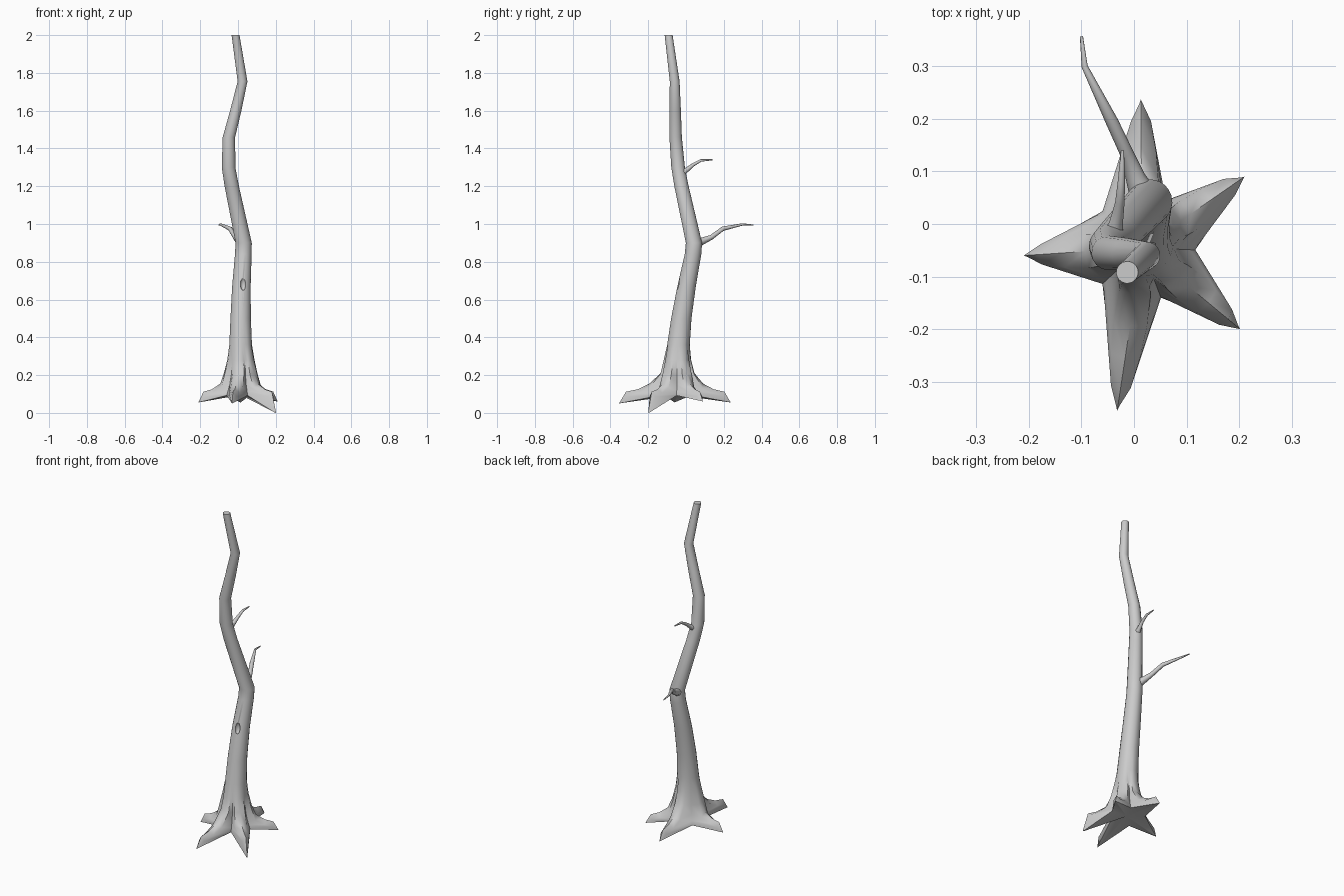
import bpy, bmesh, math
from mathutils import Vector

if "Cube" in bpy.data.objects:
    bpy.data.objects.remove(bpy.data.objects["Cube"])


def finish(name, bm):
    bmesh.ops.recalc_face_normals(bm, faces=bm.faces)
    me = bpy.data.meshes.new(name)
    bm.to_mesh(me)
    bm.free()
    ob = bpy.data.objects.new(name, me)
    bpy.context.collection.objects.link(ob)
    return ob


def smooth(ob, deg=50):
    bpy.ops.object.select_all(action='DESELECT')
    ob.select_set(True)
    bpy.context.view_layer.objects.active = ob
    bpy.ops.object.shade_smooth_by_angle(angle=math.radians(deg))


def bridge(bm, a, b):
    n = len(a)
    for i in range(n):
        bm.faces.new((a[i], a[(i + 1) % n], b[(i + 1) % n], b[i]))


# Root tips, counter-clockwise around the foot of the trunk
centre = Vector((0.015, -0.045, 0))
tips = [Vector(t) for t in ((0.202, -0.2, 0.0), (0.21, 0.09, 0.06), (0.013, 0.237, 0.055),
                            (-0.21, -0.06, 0.055), (-0.032, -0.355, 0.05))]
angles = [math.atan2(t.y - centre.y, t.x - centre.x) for t in tips]
gaps = [(angles[(i + 1) % 5] - angles[i]) % math.tau for i in range(5)]
columns = [angles[i] + gaps[i] * k / 4 for i in range(5) for k in range(4)]

# Trunk rings: x, y, z, radius
trunk_path = [(-0.013, -0.092, 2.0, 0.021), (0.024, -0.06, 1.755, 0.026),
              (-0.012, -0.057, 1.6, 0.03), (-0.048, -0.055, 1.46, 0.033),
              (-0.05, -0.042, 1.3, 0.036), (-0.033, -0.024, 1.2, 0.038),
              (0.03, 0.042, 0.9, 0.043), (0.028, 0.037, 0.84, 0.044),
              (0.018, 0.003, 0.67, 0.049), (0.014, -0.025, 0.5, 0.054),
              (0.014, -0.04, 0.36, 0.06)]
# Foot rings: root reach (distance or fraction), root z, half width, side z, valley radius, valley z
foot = [(0.072, 0.28, 0.026, 0.28, 0.062, 0.28), (0.09, 0.21, 0.03, 0.205, 0.069, 0.2),
        (0.48, 0.155, 0.032, 0.135, 0.08, 0.15), (0.68, 0.125, 0.028, 0.105, 0.093, 0.115),
        (0.88, 0.112, 0.019, 0.088, 0.1, 0.098), (1.0, None, 0.003, None, 0.102, 0.092)]

bm = bmesh.new()
rings = [[bm.verts.new((x + r * math.cos(a), y + r * math.sin(a), z)) for a in columns]
         for x, y, z, r in trunk_path]
for reach, zr, w, zs, rv, zv in foot:
    ring = []
    for i, t in enumerate(tips):
        d = Vector((math.cos(angles[i]), math.sin(angles[i]), 0))
        p = Vector((-d.y, d.x, 0))
        length = (t - centre).xy.length
        dist = reach if zr and zr > 0.2 else reach * length
        top = t.z if zr is None else zr
        side = t.z + 0.002 if zs is None else zs
        va, vb = angles[i] - gaps[i - 1] / 2, angles[i] + gaps[i] / 2
        up = Vector((0, 0, 1))
        ring.append(bm.verts.new(centre + d * dist + up * top))
        ring.append(bm.verts.new(centre + d * dist * 0.97 + p * w + up * side))
        ring.append(bm.verts.new(centre + Vector((math.cos(vb) * rv, math.sin(vb) * rv, zv))))
        # near side of the next root
        n = (i + 1) % 5
        e = Vector((math.cos(angles[n]), math.sin(angles[n]), 0))
        q = Vector((-e.y, e.x, 0))
        nd = reach if zr and zr > 0.2 else reach * (tips[n] - centre).xy.length
        ns = tips[n].z + 0.002 if zs is None else zs
        ring.append(bm.verts.new(centre + e * nd * 0.97 - q * w + up * ns))
    rings.append(ring)
for a, b in zip(rings, rings[1:]):
    bridge(bm, a, b)
bm.faces.new(rings[0])
under = bm.verts.new(centre + Vector((0, 0, 0.095)))
for i in range(20):
    bm.faces.new((rings[-1][i], rings[-1][(i + 1) % 20], under))
trunk = finish("trunk_with_roots", bm)

# Knot hole cut into the front of the trunk
bm = bmesh.new()
bmesh.ops.create_uvsphere(bm, u_segments=10, v_segments=8, radius=1)
bmesh.ops.scale(bm, vec=(0.015, 0.018, 0.034), verts=bm.verts)
bmesh.ops.translate(bm, vec=(0.027, -0.044, 0.682), verts=bm.verts)
cutter = finish("knot_hole_cutter", bm)
cutter.hide_render = True
mod = trunk.modifiers.new("knot_hole", 'BOOLEAN')
mod.operation, mod.solver, mod.object = 'DIFFERENCE', 'EXACT', cutter
bpy.context.view_layer.objects.active = trunk
bpy.ops.object.modifier_apply(modifier=mod.name)
bpy.data.objects.remove(cutter)
smooth(trunk)


# Tapered twigs along a path of x, y, z, radius
def branch(name, path, sides=8):
    bm = bmesh.new()
    pts = [Vector(p[:3]) for p in path]
    loops = []
    for i, c in enumerate(pts):
        d = (pts[min(i + 1, len(pts) - 1)] - pts[max(i - 1, 0)]).normalized()
        u = d.cross(Vector((0, 0, 1))).normalized()
        v = u.cross(d)
        loops.append([bm.verts.new(c + path[i][3] * (u * math.cos(k * math.tau / sides)
                                                     + v * math.sin(k * math.tau / sides)))
                      for k in range(sides)])
    for a, b in zip(loops, loops[1:]):
        bridge(bm, a, b)
    bm.faces.new(loops[0])
    bm.faces.new(loops[-1])
    smooth(finish(name, bm))


branch("lower_branch", [(0.02, 0.05, 0.895, 0.028), (0.003, 0.088, 0.91, 0.019),
                        (-0.014, 0.135, 0.93, 0.013), (-0.042, 0.195, 0.975, 0.012),
                        (-0.094, 0.3, 0.998, 0.006), (-0.1, 0.357, 0.994, 0.003)])
branch("upper_branch", [(-0.042, -0.03, 1.265, 0.022), (-0.034, 0.002, 1.285, 0.013),
                        (-0.027, 0.04, 1.315, 0.009), (-0.024, 0.08, 1.337, 0.007),
                        (-0.022, 0.14, 1.34, 0.003)])
